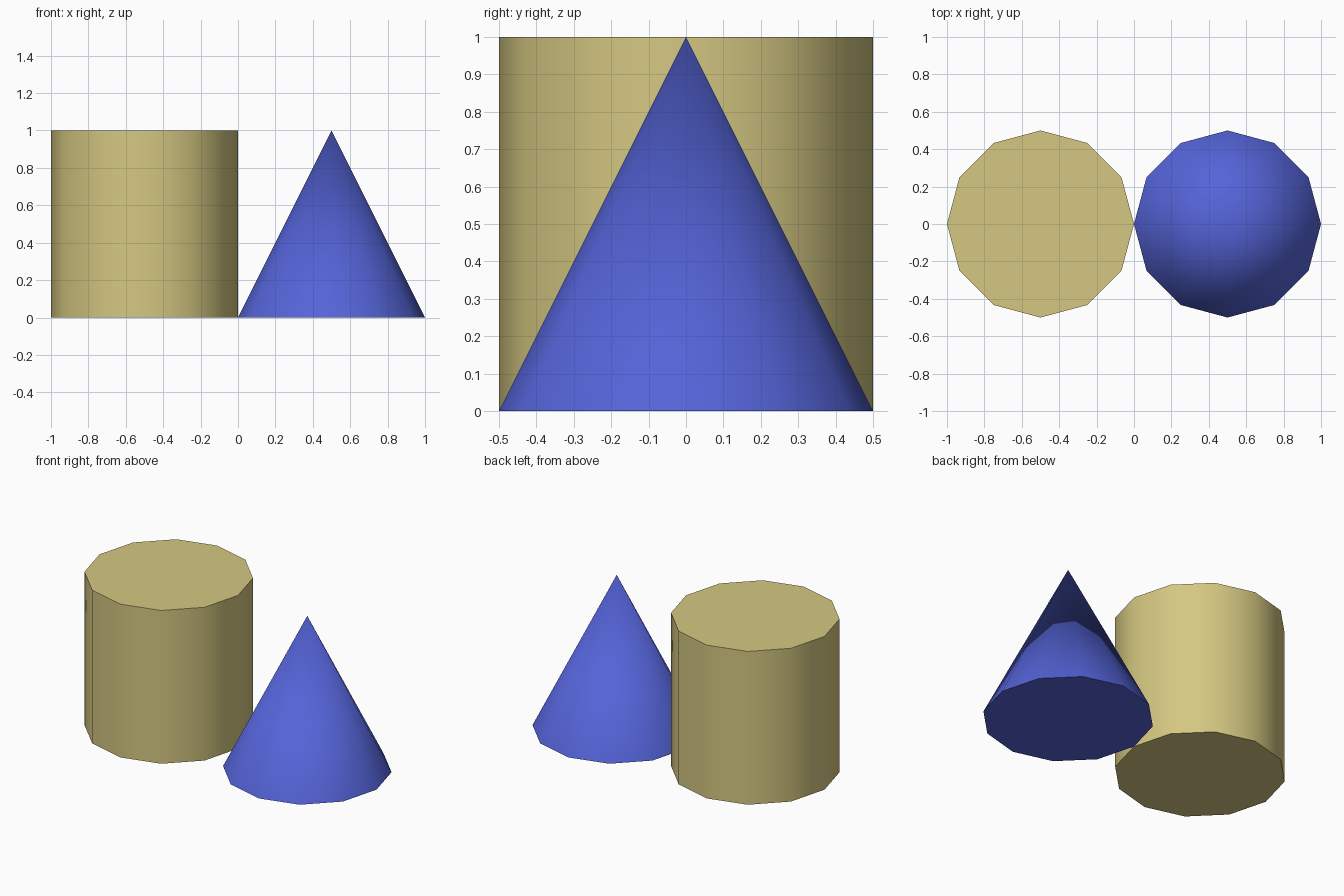
import bpy
import math

cube = bpy.data.objects.get("Cube")
if cube:
    bpy.data.objects.remove(cube, do_unlink=True)

SIDES, RADIUS, HEIGHT = 12, 0.5, 1.0


def make_material(name, rgb):
    mat = bpy.data.materials.new(name)
    mat.use_nodes = True
    mat.diffuse_color = (*rgb, 1.0)
    mat.node_tree.nodes["Principled BSDF"].inputs["Base Color"].default_value = (*rgb, 1.0)
    return mat


def add_solid(name, x, top_radius, mat):
    """Twelve-sided solid standing on the ground, with smooth sides and sharp rims."""
    bpy.ops.mesh.primitive_cone_add(
        vertices=SIDES, radius1=RADIUS, radius2=top_radius, depth=HEIGHT,
        end_fill_type='NGON', location=(x, 0, HEIGHT / 2))
    obj = bpy.context.object
    obj.name = name
    obj.data.materials.append(mat)
    bpy.ops.object.shade_smooth_by_angle(angle=math.radians(40))
    return obj


# Khaki drum on the right, blue cone on the left, touching at the centre
add_solid("cylinder", -0.5, RADIUS, make_material("khaki", (0.665, 0.578, 0.223)))
add_solid("cone", 0.5, 0.0, make_material("blue", (0.089, 0.127, 0.686)))
